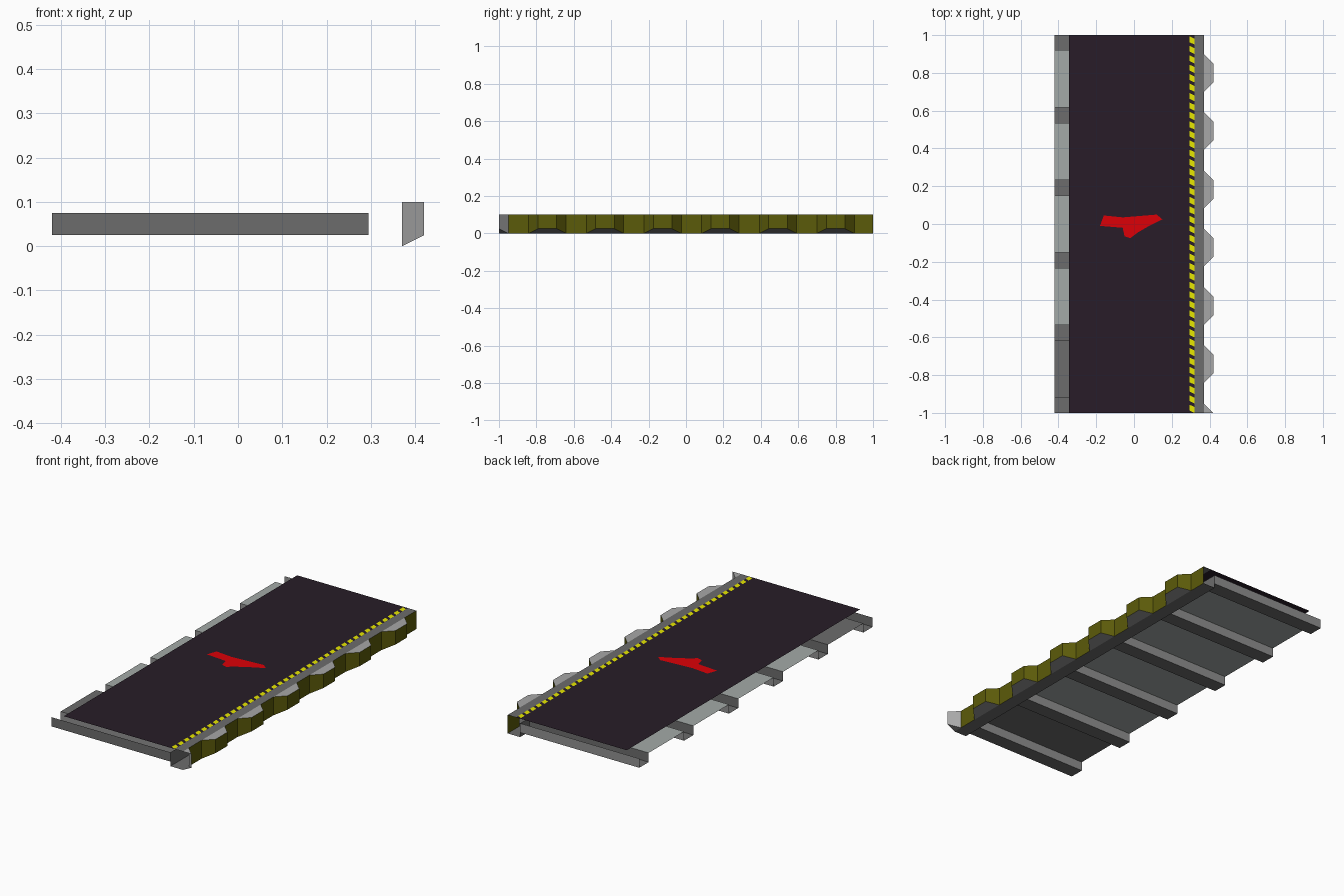
import bpy, bmesh
from mathutils import Vector

if "Cube" in bpy.data.objects:
    bpy.data.objects.remove(bpy.data.objects["Cube"])


def material(name, r, g, b):
    m = bpy.data.materials.new(name)
    m.diffuse_color = (r, g, b, 1)
    m.use_nodes = True
    m.node_tree.nodes["Principled BSDF"].inputs["Base Color"].default_value = m.diffuse_color
    return m


GREY = material("light grey", 0.39, 0.39, 0.39)
PANEL = material("panel grey", 0.37, 0.40, 0.39)
MID = material("mid grey", 0.28, 0.28, 0.28)
STEEL = material("dark steel grey", 0.15, 0.15, 0.15)
DARK = material("dark deck", 0.021, 0.012, 0.021)
YELLOW = material("warning yellow", 0.83, 0.83, 0.0)
OLIVE = material("olive yellow", 0.105, 0.103, 0.003)
RED = material("marking red", 0.72, 0.0, 0.002)


def build(name, polys, mats):
    """polys: list of (points, wanted normal direction, material index)."""
    bm = bmesh.new()
    for pts, direction, mi in polys:
        f = bm.faces.new([bm.verts.new(p) for p in pts])
        f.normal_update()
        if f.normal.dot(Vector(direction)) < 0:
            f.normal_flip()
        f.material_index = mi
    bmesh.ops.remove_doubles(bm, verts=bm.verts, dist=1e-5)
    me = bpy.data.meshes.new(name)
    bm.to_mesh(me)
    bm.free()
    for m in mats:
        me.materials.append(m)
    ob = bpy.data.objects.new(name, me)
    bpy.context.collection.objects.link(ob)
    return ob


def flat(x0, x1, y0, y1, z):
    return [(x0, y0, z), (x1, y0, z), (x1, y1, z), (x0, y1, z)]


def across(x0, x1, y, z0, z1):
    return [(x0, y, z0), (x1, y, z0), (x1, y, z1), (x0, y, z1)]


UP, DOWN = (0, 0, 1), (0, 0, -1)
TOP = 0.10
X_LEFT, X_DECK, X_IN, X_STRIP, X_WALL, X_RIB = -0.42, -0.345, 0.295, 0.32, 0.37, 0.42

# Thin walking deck
build("deck", [(flat(X_DECK, X_STRIP, -1, 1, TOP), UP, 0)], [DARK])

# Slanted warning dashes along the platform edge
dashes = []
N = 40
step = 2 / N
for i in range(N):
    y = -1 + i * step
    z = TOP + 0.001
    dashes.append(([(X_IN, y + 0.012, z), (X_STRIP, y, z),
                    (X_STRIP, y + 0.031, z), (X_IN, y + 0.043, z)], UP, 0))
build("warning_dashes", dashes, [YELLOW])

# Red floor marking
outline = [(-0.18, -0.01), (-0.16, 0.045), (-0.06, 0.035), (0.12, 0.05), (0.15, 0.025),
           (0.08, -0.01), (0.02, -0.045), (-0.02, -0.075), (-0.05, -0.065), (-0.06, -0.02)]
build("floor_marking", [([(x, y, TOP + 0.0015) for x, y in outline], UP, 0)], [RED])

# Folded support sheet: six open channels joined by raised panels
support = []
BEAMS, W, Z0, Z1 = 6, 0.08, 0.025, 0.075
pitch = (2 - W) / (BEAMS - 1)
for i in range(BEAMS):
    y0 = -1 + i * pitch
    y1 = y0 + W
    support.append((flat(X_LEFT, X_IN, y0, y1, Z0), DOWN, 0))
    support.append((across(X_LEFT, X_IN, y0, Z0, Z1), (0, -1, 0), 0))
    support.append((across(X_LEFT, X_IN, y1, Z0, Z1), (0, 1, 0), 2))
    if i < BEAMS - 1:
        # the front bay is plain dark steel
        support.append((flat(X_LEFT, X_IN, y1, y0 + pitch, Z1), UP, 0 if i == 0 else 1))
build("support_sheet", support, [STEEL, PANEL, MID])

# Edge channel: top strip, bottom plate and inner side, open at both ends
build("edge_channel", [
    (flat(X_STRIP, X_WALL, -1, 1, TOP), UP, 0),
    (flat(X_IN, X_WALL, -1, 1, 0), DOWN, 0),
    ([(X_IN, -1, 0), (X_IN, 1, 0), (X_IN, 1, Z1), (X_IN, -1, Z1)], (1, 0, 0), 0),
], [STEEL])

# Corrugated outer wall, followed from back to front
path = [(X_WALL, 1.0)]
RIB_PITCH = 0.3083
ribs = []
for k in range(7):
    y = 0.90 - k * RIB_PITCH
    rib = [(X_WALL, y), (X_RIB, y - 0.05)]
    if k < 6:
        rib += [(X_RIB, y - 0.15), (X_WALL, y - 0.20)]
    else:
        rib[1] = (X_RIB, -1.0)
    path += rib
    ribs.append(rib)


def foot(x):
    return 0.025 if x > 0.4 else 0.0


wall = []
for i, ((xa, ya), (xb, yb)) in enumerate(zip(path, path[1:])):
    quad = [(xa, ya, foot(xa)), (xb, yb, foot(xb)), (xb, yb, TOP), (xa, ya, TOP)]
    last = i == len(path) - 2
    wall.append((quad, (1, 0, 0), 1 if last else 0))
build("corrugated_wall", wall, [OLIVE, GREY])

# Rib caps and sloping rib undersides
caps = []
for rib in ribs:
    pts = rib if len(rib) == 4 else rib + [(X_WALL, -1.0)]
    caps.append(([(x, y, TOP) for x, y in pts], UP, 0))
    caps.append(([(x, y, foot(x)) for x, y in pts], DOWN, 1))
build("rib_caps", caps, [GREY, STEEL])
